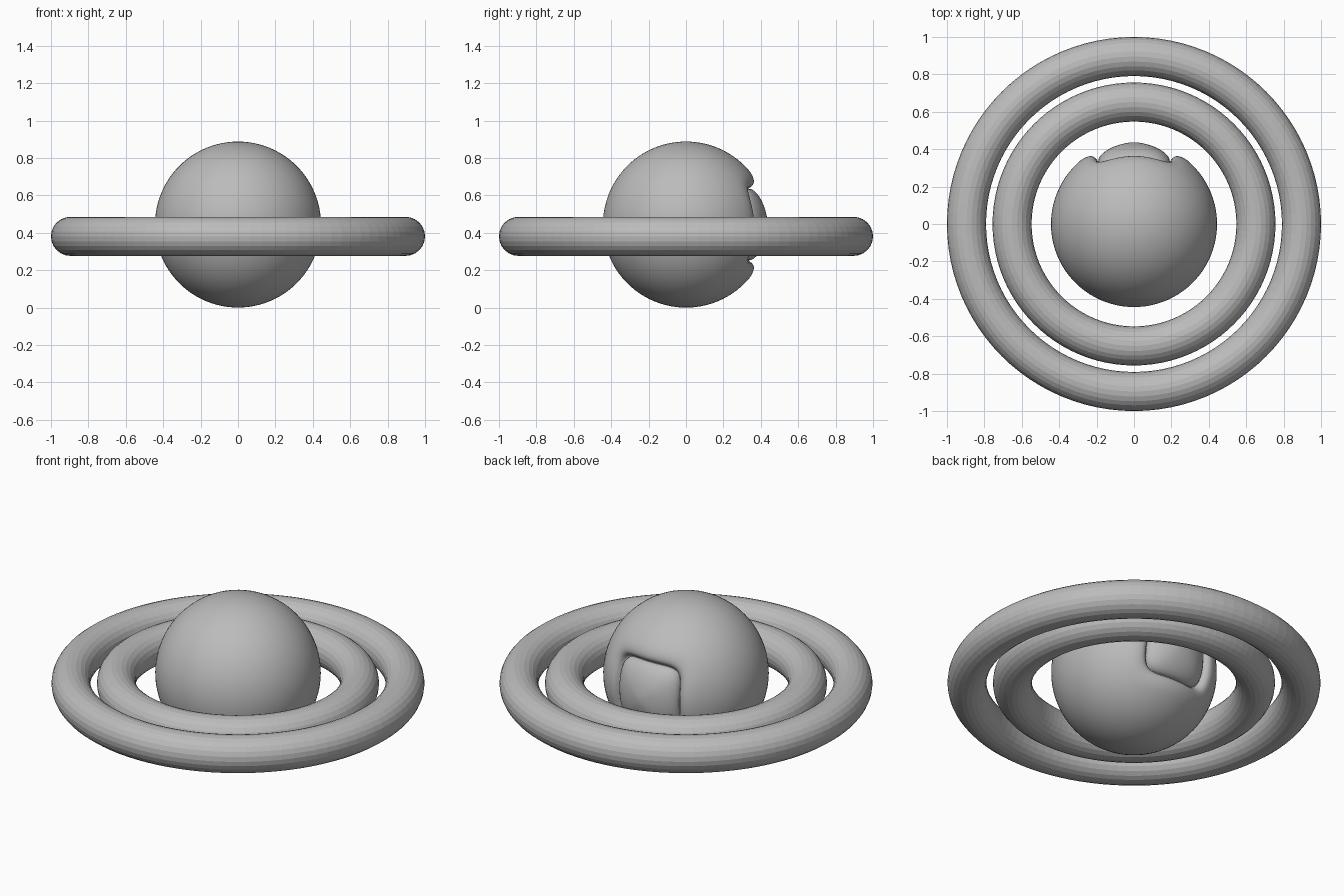
import bpy, bmesh, math

if "Cube" in bpy.data.objects:
    bpy.data.objects.remove(bpy.data.objects["Cube"])

grey = bpy.data.materials.new("plain grey")
grey.diffuse_color = (0.5, 0.5, 0.5, 1)
grey.use_nodes = True
grey.node_tree.nodes["Principled BSDF"].inputs["Base Color"].default_value = grey.diffuse_color


# rings around the ball
def ring(name, major, minor):
    bpy.ops.mesh.primitive_torus_add(location=(0, 0, 0.381), major_radius=major, minor_radius=minor,
                                     major_segments=96, minor_segments=24)
    ob = bpy.context.object
    ob.name = name
    ob.data.materials.append(grey)


ring("outer_ring", 0.8955, 0.1045)
ring("inner_ring", 0.652, 0.1045)

# ball, swept in loops around the +y axis: (angle from axis in degrees, radius)
R, CZ, N = 0.444, 0.444, 96
profile = [(3, .436), (6, .434), (10, .431), (14, .428), (18, .423), (21, .419), (24, .413),
           (26.5, .406), (28.3, .398), (29.3, .390), (29.8, .385),
           (30.1, .397), (30.5, .411), (31.2, .422), (32.3, .430), (34, .436), (36.5, .441), (40, R)]
profile += [(a, R) for a in range(44, 178, 4)]


def squareness(phi, a):
    # rounded square near the hatch, fading to a circle further out
    k = (abs(math.cos(phi)) ** 5 + abs(math.sin(phi)) ** 5) ** (-1 / 5)
    f = max(0, min(1, (85 - a) / 50))
    return 1 + (k - 1) * f


bm = bmesh.new()
loops = []
for a, r in profile:
    loop = []
    for i in range(N):
        phi = 2 * math.pi * i / N
        t = math.radians(a * squareness(phi, a))
        loop.append(bm.verts.new((r * math.sin(t) * math.cos(phi), r * math.cos(t),
                                  CZ + r * math.sin(t) * math.sin(phi))))
    loops.append(loop)
for p, q in zip(loops, loops[1:]):
    for i in range(N):
        j = (i + 1) % N
        bm.faces.new((p[i], p[j], q[j], q[i]))
for loop, y in ((loops[0], 0.437), (loops[-1], -R)):
    tip = bm.verts.new((0, y, CZ))
    for i in range(N):
        bm.faces.new((tip, loop[i], loop[(i + 1) % N]))
bmesh.ops.recalc_face_normals(bm, faces=bm.faces)
for f in bm.faces:
    f.smooth = True
me = bpy.data.meshes.new("ball_with_hatch")
bm.to_mesh(me)
bm.free()
me.materials.append(grey)
bpy.context.collection.objects.link(bpy.data.objects.new("ball_with_hatch", me))
